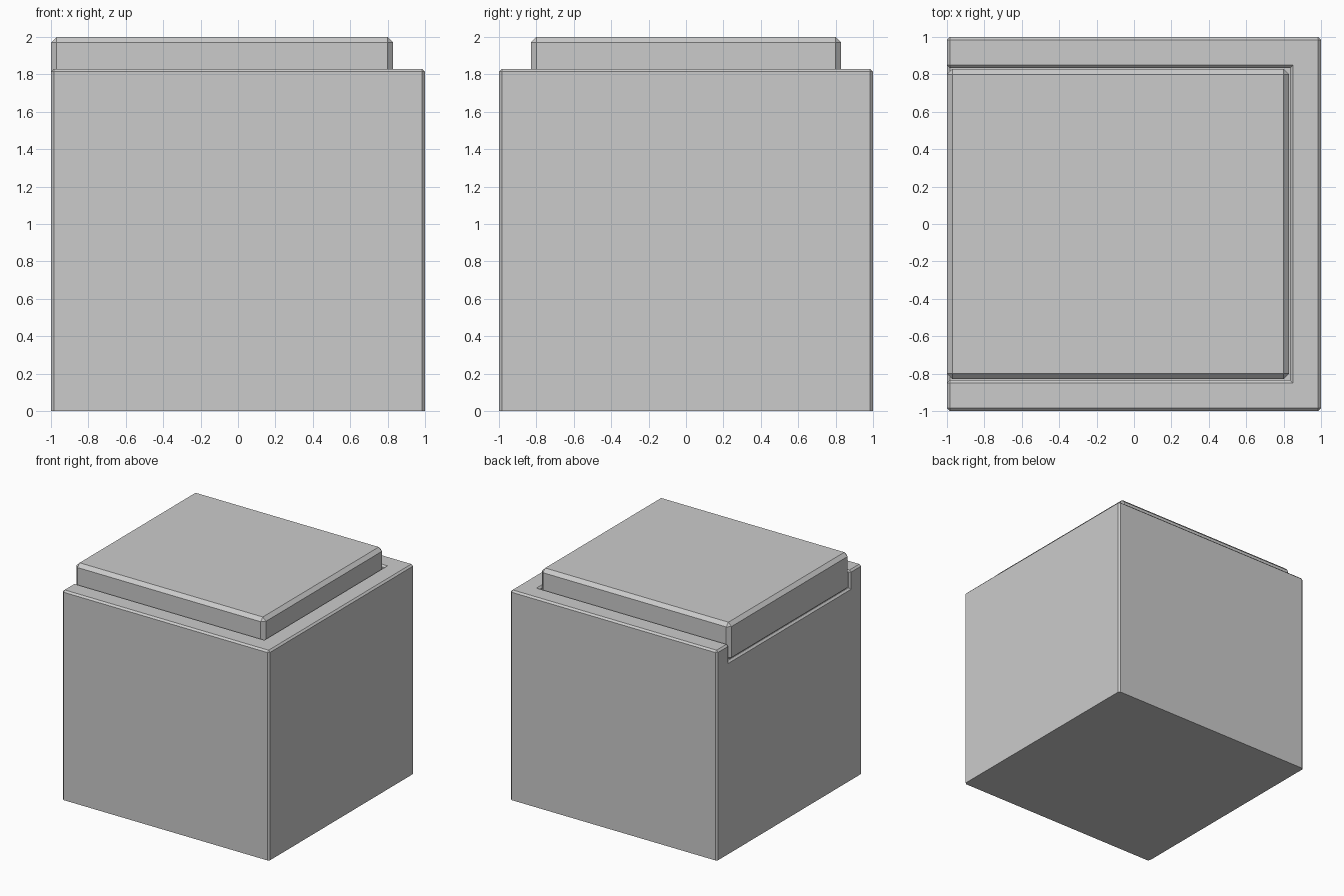
import bpy, bmesh

if "Cube" in bpy.data.objects:
    bpy.data.objects.remove(bpy.data.objects["Cube"])


def finish(name, bm):
    mesh = bpy.data.meshes.new(name)
    bm.to_mesh(mesh)
    bm.free()
    obj = bpy.data.objects.new(name, mesh)
    bpy.context.collection.objects.link(obj)
    return obj


def chamfer(bm, width, keep_bottom_sharp):
    # Chamfer the outward corners only
    bmesh.ops.recalc_face_normals(bm, faces=bm.faces)
    edges = [e for e in bm.edges if e.calc_face_angle_signed() > 0.5
             and not (keep_bottom_sharp and all(v.co.z < 0.001 for v in e.verts))]
    bmesh.ops.bevel(bm, geom=edges, offset=width, offset_type='OFFSET',
                    segments=1, profile=0.5, affect='EDGES')


# Box body with a recess that is open on the left side
TOP, FLOOR, SLOT = 1.83, 1.68, 0.835
outer = [(-1, -1), (1, -1), (1, 1), (-1, 1)]
inner = [(-1, -SLOT), (SLOT, -SLOT), (SLOT, SLOT), (-1, SLOT)]
bm = bmesh.new()


def ring(points, z):
    return [bm.verts.new((x, y, z)) for x, y in points]


low, rim = ring(outer, 0), ring(outer, TOP)
slot_top, slot_floor = ring(inner, TOP), ring(inner, FLOOR)
bm.faces.new(low)
bm.faces.new(slot_floor)
bm.faces.new(rim + slot_top[::-1])
for i in range(3):
    bm.faces.new((low[i], low[i + 1], rim[i + 1], rim[i]))
    bm.faces.new((slot_floor[i], slot_floor[i + 1], slot_top[i + 1], slot_top[i]))
bm.faces.new((low[3], low[0], rim[0], slot_top[0], slot_floor[0],
              slot_floor[3], slot_top[3], rim[3]))
chamfer(bm, 0.015, True)
finish("box_body", bm)

# Thick sliding lid, flush with the left side
bm = bmesh.new()
bmesh.ops.create_cube(bm, size=1)
for v in bm.verts:
    v.co.x = -1 if v.co.x < 0 else 0.83
    v.co.y *= 1.66
    v.co.z = 1.67 if v.co.z < 0 else 2.0
chamfer(bm, 0.03, False)
finish("sliding_lid", bm)
